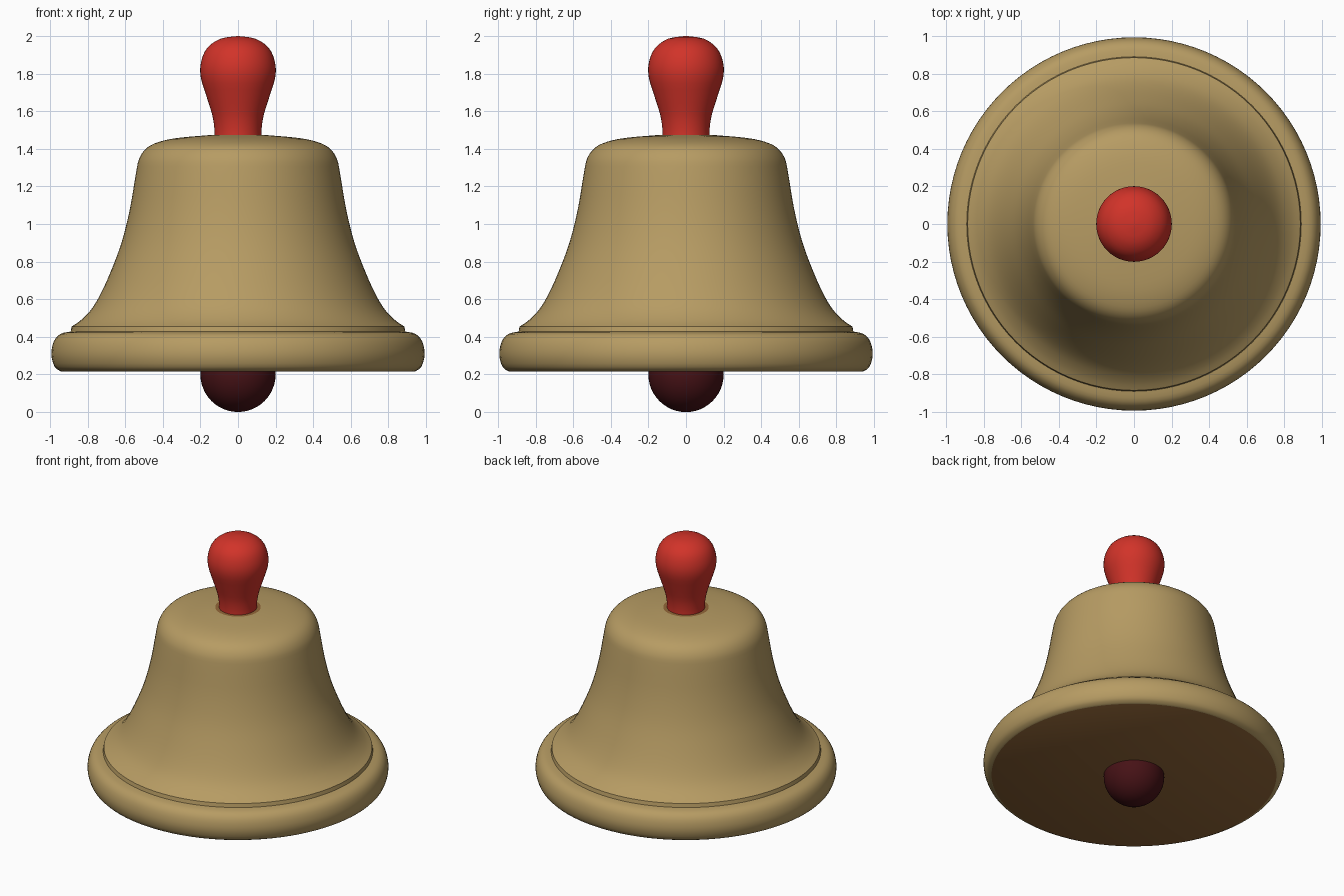
import bpy, bmesh, math

if "Cube" in bpy.data.objects:
    bpy.data.objects.remove(bpy.data.objects["Cube"])


def material(name, rgb):
    m = bpy.data.materials.new(name)
    m.diffuse_color = (*rgb, 1)
    m.use_nodes = True
    m.node_tree.nodes["Principled BSDF"].inputs["Base Color"].default_value = m.diffuse_color
    return m


tan = material("tan_brass", (0.47, 0.33, 0.125))
brown = material("warm_brown", (0.29, 0.135, 0.04))
red = material("handle_red", (0.64, 0.033, 0.022))
dark_red = material("clapper_dark_red", (0.062, 0.006, 0.008))


def smooth(points, steps=3):
    """Catmull-Rom curve through the profile points."""
    pts = [points[0]] + points + [points[-1]]
    out = []
    for a, b, c, d in zip(pts, pts[1:], pts[2:], pts[3:]):
        for s in range(steps):
            t = s / steps
            out.append(tuple(0.5 * (2 * q + (r - p) * t + (2*p - 5*q + 4*r - u) * t**2
                                    + (3*q - p - 3*r + u) * t**3)
                             for p, q, r, u in zip(a, b, c, d)))
    return out + [points[-1]]


def lathe(name, profile, mats, sides=96, angle=40, rule=None):
    """Spin an (r, z) profile round the z axis."""
    bm = bmesh.new()
    verts = [bm.verts.new((max(r, 0), 0, z)) for r, z in profile]
    edges = [bm.edges.new(p) for p in zip(verts, verts[1:])]
    bmesh.ops.spin(bm, geom=verts + edges, axis=(0, 0, 1), cent=(0, 0, 0),
                   angle=2 * math.pi, steps=sides, use_duplicate=False)
    bmesh.ops.remove_doubles(bm, verts=bm.verts, dist=1e-4)
    bmesh.ops.recalc_face_normals(bm, faces=bm.faces)
    if rule:
        for f in bm.faces:
            f.material_index = rule(f.calc_center_median(), f.normal)
    me = bpy.data.meshes.new(name)
    bm.to_mesh(me)
    bm.free()
    ob = bpy.data.objects.new(name, me)
    bpy.context.collection.objects.link(ob)
    for m in mats:
        me.materials.append(m)
    bpy.ops.object.select_all(action='DESELECT')
    ob.select_set(True)
    bpy.context.view_layer.objects.active = ob
    bpy.ops.object.shade_smooth_by_angle(angle=math.radians(angle))
    return ob


# Bell body: closed brown underside, rounded lip, flared waist, domed crown
lip = smooth([(0.94, 0.215), (0.975, 0.24), (0.993, 0.305), (0.98, 0.375),
              (0.945, 0.415), (0.89, 0.428)])
waist = smooth([(0.885, 0.455), (0.84, 0.485), (0.785, 0.54), (0.735, 0.62), (0.68, 0.74),
                (0.62, 0.90), (0.575, 1.08), (0.543, 1.27), (0.525, 1.35),
                (0.485, 1.405), (0.42, 1.437), (0.32, 1.458), (0.15, 1.473)])
lathe("bell_body", [(0, 0.215)] + lip + waist + [(0, 1.475)], [tan, brown],
      rule=lambda c, n: int(n.z < -0.9 or (c.z > 1.46 and c.xy.length < 0.15)))

# Handle: narrow neck swelling to a round knob
lathe("handle", smooth([(0.125, 1.46), (0.126, 1.51), (0.137, 1.58), (0.168, 1.68),
                        (0.198, 1.78), (0.197, 1.86), (0.165, 1.935), (0.095, 1.985),
                        (0, 2.0)]), [red], sides=48)

# Clapper: round ball below the underside
lathe("clapper", [(0.2 * math.sin(a * math.pi / 24), 0.2 - 0.2 * math.cos(a * math.pi / 24))
                  for a in range(25)], [dark_red], sides=48)
